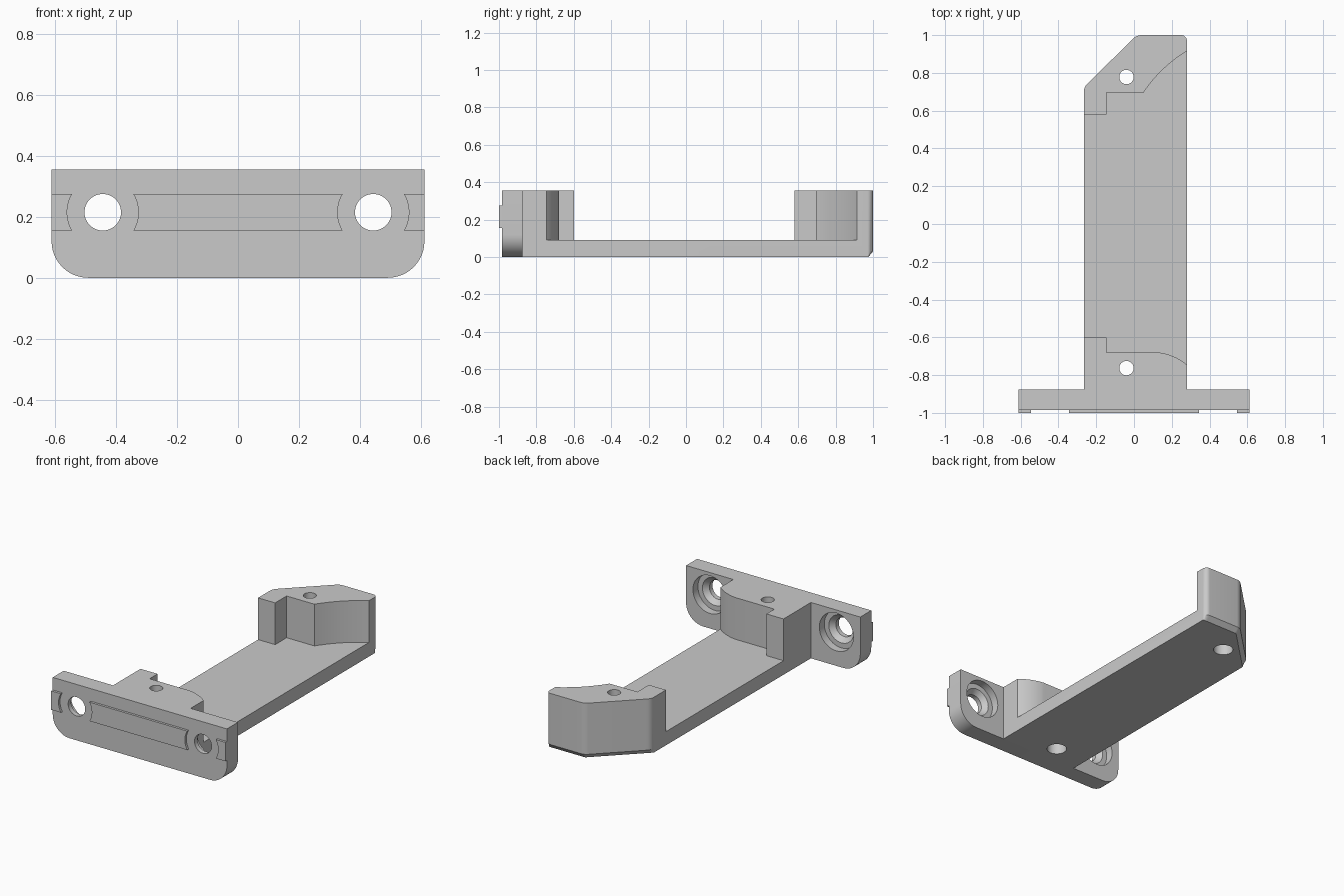
import bpy, bmesh, math
from mathutils import Vector

cube = bpy.data.objects.get("Cube")
if cube:
    bpy.data.objects.remove(cube, do_unlink=True)

GREY = (0.59, 0.59, 0.59, 1)
grey = bpy.data.materials.new("plain grey")
grey.use_nodes = True
grey.diffuse_color = GREY
grey.node_tree.nodes["Principled BSDF"].inputs["Base Color"].default_value = GREY


def loft(name, rings):
    """Closed solid through matching rings of points."""
    bm = bmesh.new()
    loops = [[bm.verts.new(p) for p in ring] for ring in rings]
    n = len(loops[0])
    for a, b in zip(loops, loops[1:]):
        for i in range(n):
            j = (i + 1) % n
            bm.faces.new((a[i], a[j], b[j], b[i]))
    bm.faces.new(loops[0][::-1])
    bm.faces.new(loops[-1])
    bmesh.ops.recalc_face_normals(bm, faces=bm.faces)
    mesh = bpy.data.meshes.new(name)
    bm.to_mesh(mesh)
    bm.free()
    mesh.materials.append(grey)
    obj = bpy.data.objects.new(name, mesh)
    bpy.context.collection.objects.link(obj)
    return obj


def place(u, v, t, axis):
    return (u, v, t) if axis == "Z" else (u, t, v)


def prism(name, outline, levels, axis):
    return loft(name, [[place(u, v, t, axis) for u, v in outline] for t in levels])


def circle(u, v, r, n=48):
    return [(u + r * math.cos(k * math.tau / n), v + r * math.sin(k * math.tau / n)) for k in range(n)]


def turned(name, u, v, profile, axis):
    return loft(name, [[place(a, b, t, axis) for a, b in circle(u, v, r)] for r, t in profile])


def rounded(corners, steps=8):
    """Outline from (x, y, radius) corners."""
    out = []
    for i, (x, y, r) in enumerate(corners):
        p = Vector((x, y))
        if r == 0:
            out.append((x, y))
            continue
        a = (Vector(corners[i - 1][:2]) - p).normalized()
        b = (Vector(corners[(i + 1) % len(corners)][:2]) - p).normalized()
        half = a.angle(b) / 2
        centre = p + (a + b).normalized() * r / math.sin(half)
        s = p + a * r / math.tan(half) - centre
        e = p + b * r / math.tan(half) - centre
        start = math.atan2(s.y, s.x)
        turn = math.atan2(s.x * e.y - s.y * e.x, s.dot(e))
        for k in range(steps + 1):
            angle = start + turn * k / steps
            out.append((centre.x + r * math.cos(angle), centre.y + r * math.sin(angle)))
    return out


def arc(p, q, sag, steps=10):
    """Points from p to q, bowed sideways by sag."""
    p, q = Vector(p), Vector(q)
    side = Vector((p.y - q.y, q.x - p.x)).normalized()
    return [tuple(p.lerp(q, k / steps) + side * sag * 4 * (k / steps) * (1 - k / steps))
            for k in range(steps + 1)]


def combine(target, tool, operation):
    mod = target.modifiers.new(operation, "BOOLEAN")
    mod.operation, mod.object, mod.solver = operation, tool, "EXACT"
    bpy.context.view_layer.objects.active = target
    bpy.ops.object.modifier_apply(modifier=mod.name)
    bpy.data.objects.remove(tool, do_unlink=True)


TOP, LEFT, RIGHT = 0.355, 0.28, -0.265
HOLE_X, HOLE_Z = 0.444, 0.215

# Long body with a slanted rear corner
body_outline = rounded([(RIGHT, -0.93, 0), (LEFT, -0.93, 0), (LEFT, 1, 0.03),
                        (0.015, 1, 0.06), (RIGHT, 0.725, 0.06)])
bracket = prism("bracket_body", body_outline, (0, 0.03, TOP), "Z")

# Chamfer along the rear bottom edges
slant = Vector((-0.7, 0.714)).normalized()
limit = slant.dot(Vector((0.015, 1))) - 0.025
for v in bracket.data.vertices:
    if v.co.z < 0.01 and v.co.y > 0.65:
        v.co.y = min(v.co.y, 0.975)
        over = max(0, slant.dot(v.co.xy) - limit)
        v.co.xy = v.co.xy - slant * over

# Pocket between the two end blocks, leaving the floor
pocket = [(-0.4, -0.6), (-0.145, -0.6), (-0.145, -0.68)]
pocket += arc((0.13, -0.68), (LEFT, -0.745), 0.012) + [(0.4, -0.82), (0.4, 0.98)]
pocket += arc((LEFT, 0.915), (0.05, 0.695), -0.018)
pocket += [(-0.145, 0.695), (-0.145, 0.58), (-0.4, 0.58)]
combine(bracket, prism("pocket_cutter", pocket, (0.09, 0.5), "Z"), "DIFFERENCE")

# Front mounting plate with rounded lower corners
plate = rounded([(-0.612, 0, 0.12), (0.612, 0, 0.12), (0.612, TOP, 0), (-0.612, TOP, 0)], 12)
combine(bracket, prism("front_plate", plate, (-0.985, -0.875), "Y"), "UNION")

# Plate bolt holes, recessed from behind
for side in (-1, 1):
    profile = [(0.06, -1.1), (0.06, -0.955), (0.088, -0.925), (0.12, -0.925), (0.12, -0.8)]
    combine(bracket, turned("bolt_cutter", side * HOLE_X, HOLE_Z, profile, "Y"), "DIFFERENCE")

# Vertical screw holes, wider from below
for y in (-0.763, 0.778):
    profile = [(0.058, -0.1), (0.058, 0.22), (0.038, 0.22), (0.038, 0.5)]
    combine(bracket, turned("screw_cutter", -0.04, y, profile, "Z"), "DIFFERENCE")


def hole_edge(side, direction):
    """Curved end running upward, concentric with a bolt hole."""
    span = math.asin(0.06 / 0.117)
    return [(side * HOLE_X + direction * 0.117 * math.cos(a), HOLE_Z + 0.117 * math.sin(a))
            for a in (span * (k / 5 - 1) for k in range(11))]


# Raised bar and end tabs on the front of the plate
parts = [bracket]
bar = hole_edge(1, -1) + hole_edge(-1, 1)[::-1]
parts.append(prism("raised_bar", bar, (-1, -0.985), "Y"))
for side, label in ((-1, "right"), (1, "left")):
    tab = hole_edge(side, side) + [(side * 0.612, 0.275), (side * 0.612, 0.155)]
    parts.append(prism(label + "_raised_tab", tab, (-1, -0.985), "Y"))

bpy.ops.object.select_all(action="DESELECT")
for obj in parts:
    obj.select_set(True)
bpy.context.view_layer.objects.active = bracket
bpy.ops.object.shade_smooth_by_angle(angle=math.radians(28))
